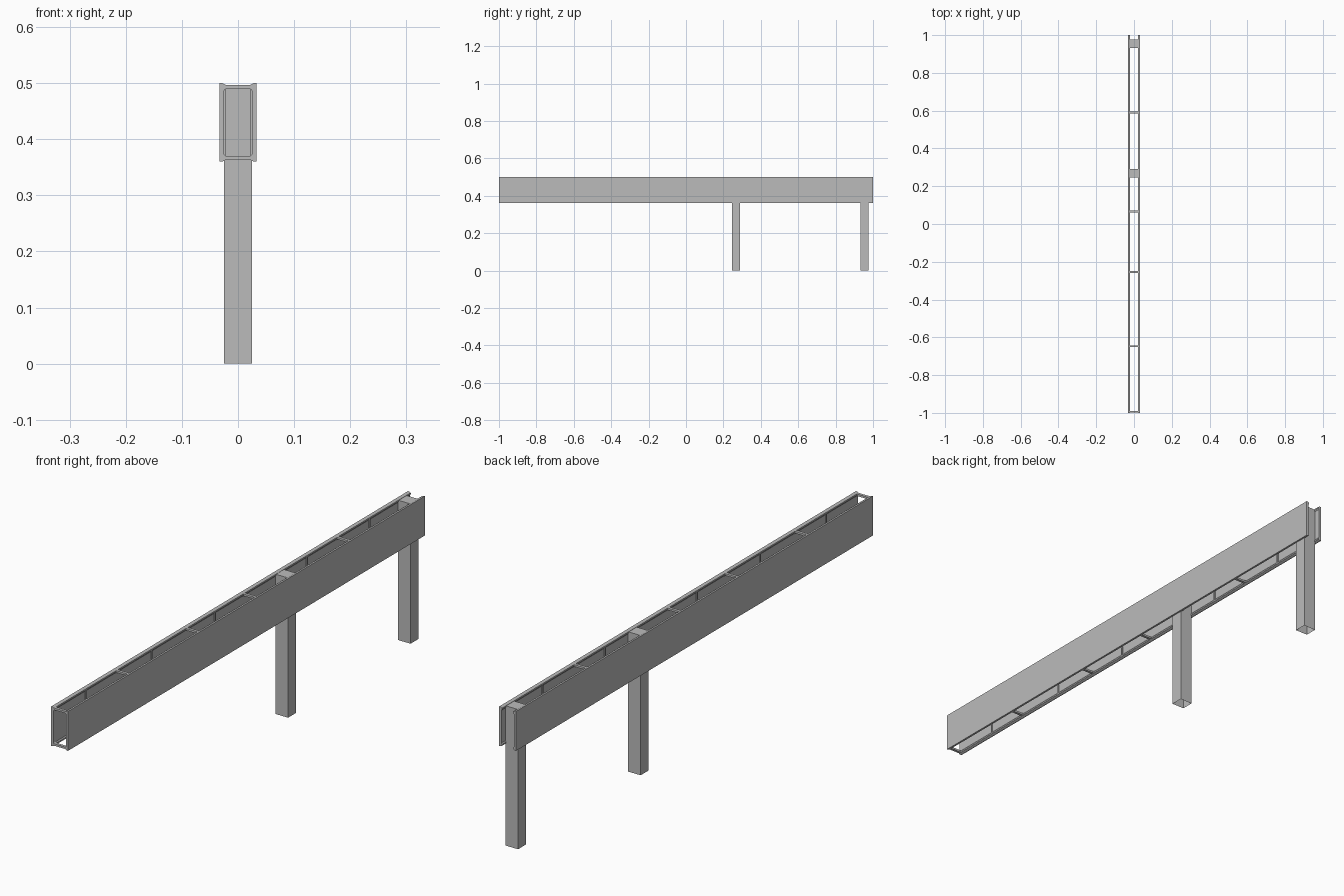
import bpy, bmesh, math

if "Cube" in bpy.data.objects:
    bpy.data.objects.remove(bpy.data.objects["Cube"], do_unlink=True)

grey = bpy.data.materials.new("steel grey")
grey.use_nodes = True
grey.diffuse_color = (0.5, 0.5, 0.5, 1)
grey.node_tree.nodes["Principled BSDF"].inputs["Base Color"].default_value = (0.5, 0.5, 0.5, 1)

BOTTOM, TOP = 0.36, 0.5
MID = (BOTTOM + TOP) / 2


def finish(name, bm):
    bmesh.ops.recalc_face_normals(bm, faces=bm.faces)
    mesh = bpy.data.meshes.new(name)
    bm.to_mesh(mesh)
    bm.free()
    mesh.materials.append(grey)
    obj = bpy.data.objects.new(name, mesh)
    bpy.context.collection.objects.link(obj)
    return obj


def extrude_profile(name, points, y0, y1):
    """Extrude an x-z outline along y."""
    bm = bmesh.new()
    face = bm.faces.new([bm.verts.new((x, y0, z)) for x, z in points])
    new = bmesh.ops.extrude_face_region(bm, geom=[face])["geom"]
    bmesh.ops.translate(bm, vec=(0, y1 - y0, 0),
                        verts=[v for v in new if isinstance(v, bmesh.types.BMVert)])
    return finish(name, bm)


def box(name, x0, x1, y0, y1, z0, z1, open_bottom=False):
    bm = bmesh.new()
    bmesh.ops.create_cube(bm, size=1)
    for v in bm.verts:
        v.co = (x1 if v.co.x > 0 else x0, y1 if v.co.y > 0 else y0, z1 if v.co.z > 0 else z0)
    bm.normal_update()
    if open_bottom:
        low = [f for f in bm.faces if f.normal.z < -0.5]
        bmesh.ops.delete(bm, geom=low, context="FACES_ONLY")
    return finish(name, bm)


def rounded_loop(bm, half_x, half_z, radius, y, steps=4):
    verts = []
    for corner, (sx, sz) in enumerate([(1, 1), (-1, 1), (-1, -1), (1, -1)]):
        for i in range(steps + 1):
            a = math.pi / 2 * (corner + i / steps)
            verts.append(bm.verts.new((sx * (half_x - radius) + radius * math.cos(a), y,
                                       MID + sz * (half_z - radius) + radius * math.sin(a))))
    return verts


def ring_frame(name, y0, y1):
    """Cross frame with a rounded opening."""
    bm = bmesh.new()
    loops = [rounded_loop(bm, hx, hz, r, y) for hx, hz, r, y in
             [(0.027, 0.067, 0.001, y0), (0.025, 0.06, 0.005, y0),
              (0.025, 0.06, 0.005, y1), (0.027, 0.067, 0.001, y1)]]
    n = len(loops[0])
    for k in range(4):
        a, b = loops[k], loops[(k + 1) % 4]
        for i in range(n):
            j = (i + 1) % n
            bm.faces.new((a[i], a[j], b[j], b[i]))
    return finish(name, bm)


# Side channels: flat web outside, short tapered flanges inside
upper = [(0.033, TOP), (0.028, TOP), (0.022, 0.497), (0.022, 0.492), (0.025, 0.488)]
channel = upper + [(x, 2 * MID - z) for x, z in reversed(upper)]
for side, sign in (("left", 1), ("right", -1)):
    extrude_profile(side + "_channel", [(sign * x, z) for x, z in channel], -1, 1)
    # Upright stiffeners halfway between cross frames
    for i, y in enumerate((-0.82, -0.45, -0.095, 0.42, 0.77)):
        xs = sorted((sign * 0.022, sign * 0.026))
        box(f"{side}_stiffener_{i + 1}", *xs, y - 0.003, y + 0.003, 0.366, 0.494)

# Cross frames joining the channels
for i, y in enumerate((-0.994, -0.647, -0.255, 0.066, 0.591)):
    ring_frame(f"cross_frame_{i + 1}", y - 0.005, y + 0.005)

# Hollow support posts
for name, y in (("middle_post", 0.245), ("back_post", 0.932)):
    box(name, -0.025, 0.025, y, y + 0.045, 0, 0.496, open_bottom=True)
